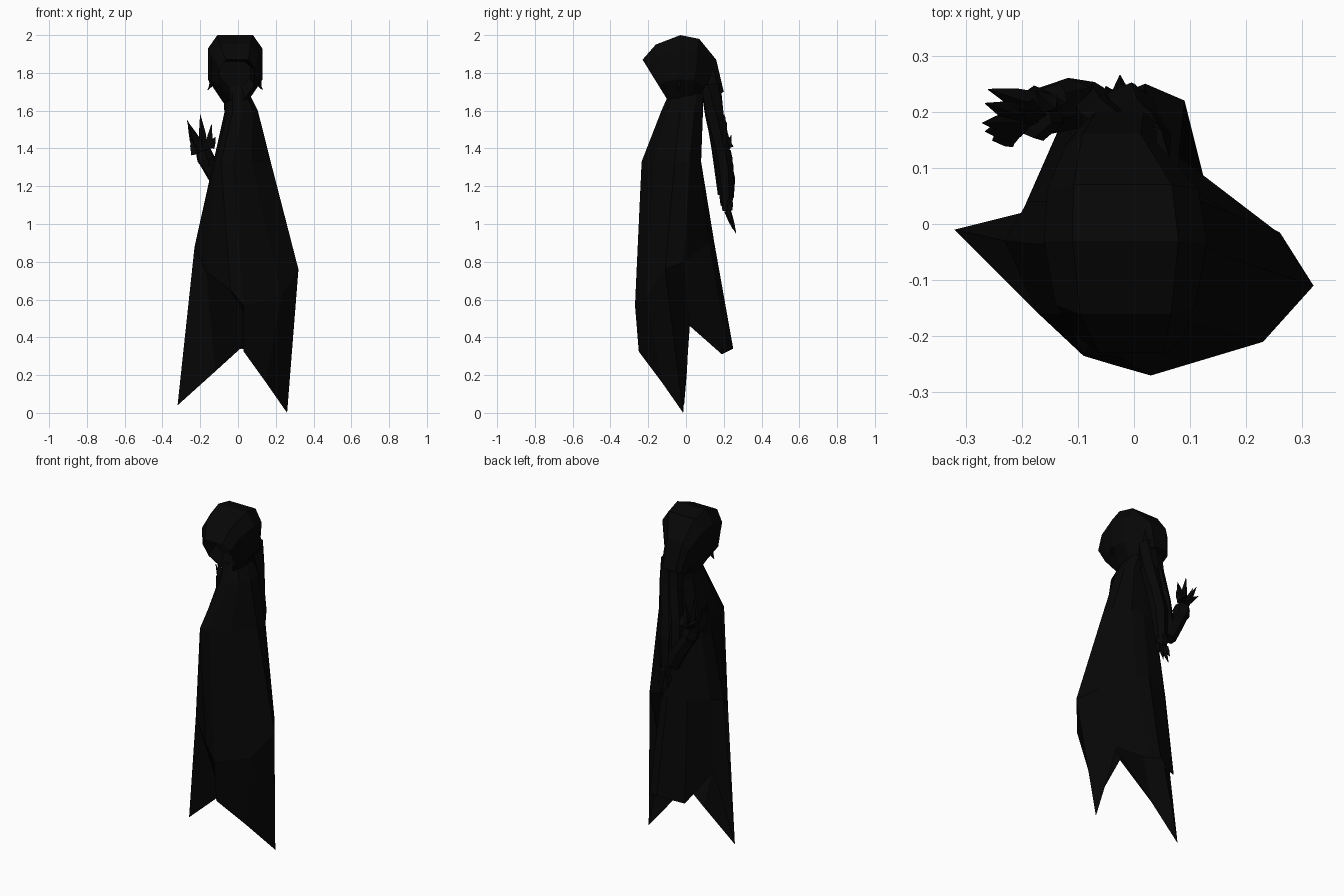
import bpy
import bmesh
import math
from mathutils import Vector

# Remove the default cube only
default_cube = bpy.data.objects.get("Cube")
if default_cube:
    bpy.data.objects.remove(default_cube, do_unlink=True)

# One near-black cloth colour for the whole figure
cloth = bpy.data.materials.new("black_cloth")
cloth.use_nodes = True
colour = (0.002, 0.002, 0.002, 1)
cloth.diffuse_color = colour
shader = next(n for n in cloth.node_tree.nodes if n.type == 'BSDF_PRINCIPLED')
shader.inputs["Base Color"].default_value = colour
shader.inputs["Roughness"].default_value = 0.9


def loft(name, rings, cap_start=False, cap_end=False):
    """Skin a list of equal-length closed rings into one flat-shaded mesh."""
    bm = bmesh.new()
    loops = [[bm.verts.new(p) for p in ring] for ring in rings]
    count = len(loops[0])
    for lower, upper in zip(loops, loops[1:]):
        for i in range(count):
            j = (i + 1) % count
            bm.faces.new((lower[i], lower[j], upper[j], upper[i]))
    if cap_start:
        bm.faces.new(loops[0])
    if cap_end:
        bm.faces.new(loops[-1])
    bmesh.ops.recalc_face_normals(bm, faces=bm.faces)
    mesh = bpy.data.meshes.new(name)
    bm.to_mesh(mesh)
    bm.free()
    mesh.materials.append(cloth)
    obj = bpy.data.objects.new(name, mesh)
    bpy.context.collection.objects.link(obj)
    return obj


def limb(name, path, radii, sides=6):
    """Low-poly tube that follows a path with a radius at each point."""
    path = [Vector(p) for p in path]
    rings = []
    for k, (point, radius) in enumerate(zip(path, radii)):
        along = path[min(k + 1, len(path) - 1)] - path[max(k - 1, 0)]
        turn = along.to_track_quat('Z', 'Y')
        rings.append([
            point + turn @ Vector((math.cos(a) * radius, math.sin(a) * radius, 0))
            for a in (math.tau * s / sides for s in range(sides))])
    return loft(name, rings, True, True)


def hand(name, wrist, knuckles, spread, girth, tips):
    """Broad palm with long pointed fingers rooted along the knuckle line."""
    wrist, knuckles, spread = Vector(wrist), Vector(knuckles), Vector(spread)
    limb(name + "_palm", [wrist, (wrist + knuckles) / 2, knuckles],
         [girth * 0.7, girth, girth * 0.85])
    for n, tip in enumerate(tips):
        tip = Vector(tip)
        root = knuckles + spread * (n / (len(tips) - 1) - 0.5)
        limb(f"{name}_finger_{n}", [root, (root + tip) / 2, tip],
             [girth * 0.5, girth * 0.35, 0.001], 4)


# Robe: front sheet sweeps across to the far notch, long side points, split back tail
hem = [(.1, .015, .42), (.03, -.25, .325), (.145, -.13, .165), (.26, -.015, 0),
       (.14, .02, .46), (.09, .22, .325), (.02, .25, .34), (-.125, .19, .31),
       (-.2, .02, .46), (-.32, -.01, .04), (-.12, .005, .22)]
skirt = [(-.04, -.25, .65), (.03, -.27, .57), (.23, -.21, .62), (.32, -.11, .76),
         (.25, -.01, .8), (.08, .12, .9), (.02, .15, .9), (-.1, .13, .9),
         (-.19, .04, .9), (-.23, -.03, .88), (-.17, -.16, .75)]
chest = [(-.09, -.235, 1.33), (-.03, -.235, 1.33), (.07, -.17, 1.33), (.173, -.06, 1.33),
         (.17, .02, 1.33), (.08, .075, 1.33), (0, .08, 1.33), (-.07, .075, 1.33),
         (-.12, .04, 1.33), (-.13, -.04, 1.33), (-.12, -.16, 1.33)]
outline = [(-.5, -1), (.1, -1), (.7, -.75), (1, -.1), (1, .6),
           (.6, 1), (0, 1), (-.6, 1), (-1, .5), (-1, -.2), (-.8, -.7)]


def robe_ring(z, right, left, front, back):
    cx, hx = (left + right) / 2, (left - right) / 2
    cy, hy = (front + back) / 2, (back - front) / 2
    return [(cx + u * hx, cy + v * hy, z) for u, v in outline]


loft("robe", [hem, skirt, chest,
              robe_ring(1.6, -.07, .105, -.13, .09),
              robe_ring(1.69, -.06, .06, -.09, .09)], cap_end=True)

# Hood: tilted rings from the hollow face, over the rim, to the nape
half = [(.65, 1), (1, .8), (1, .35), (.42, 0)]
hood_outline = half + [(-u, t) for u, t in reversed(half)]


def hood_ring(cx, hx, y_top, z_top, y_low, z_low):
    return [(cx + u * hx, y_low + (y_top - y_low) * t, z_low + (z_top - z_low) * t)
            for u, t in hood_outline]


loft("hood", [hood_ring(-.015, .08, -.08, 1.86, -.07, 1.73),
              hood_ring(-.005, .09, -.23, 1.87, -.1, 1.66),
              hood_ring(-.015, .125, -.16, 1.95, -.08, 1.65),
              hood_ring(-.015, .145, -.03, 2.0, -.04, 1.64),
              hood_ring(-.02, .135, .07, 1.98, .03, 1.64),
              hood_ring(-.04, .08, .16, 1.87, .08, 1.65),
              hood_ring(-.025, .065, .2, 1.7, .1, 1.64)], True, True)

# Loose strands curling out at the jaw of the hood
for side, name in ((-1, "right_strand"), (1, "left_strand")):
    limb(name, [(side * .13 - .015, -.03, 1.8), (side * .13 - .015, -.04, 1.73),
                (side * .145 - .015, -.04, 1.71)], [.012, .01, .002], 4)

# Arm hanging behind the back
limb("left_arm", [(.01, .13, 1.74), (.015, .15, 1.58), (0, .18, 1.42),
                  (-.01, .205, 1.3), (-.015, .215, 1.1)],
     [.055, .052, .045, .048, .032])
hand("left_hand", (-.015, .215, 1.15), (-.015, .22, 1.07), (.05, 0, 0), .036,
     [(-.05, .245, 1.01), (-.025, .265, .95), (0, .25, .97), (.02, .24, 1.01)])

# Arm bent at the elbow with the hand raised to the side
limb("right_arm", [(-.03, .12, 1.74), (-.03, .15, 1.58), (-.055, .18, 1.4),
                   (-.075, .21, 1.16)], [.05, .045, .045, .042])
limb("right_forearm", [(-.07, .215, 1.14), (-.11, .215, 1.24), (-.165, .2, 1.33)],
     [.038, .046, .042])
hand("right_hand", (-.155, .2, 1.3), (-.185, .195, 1.39), (.08, .07, .04), .05,
     [(-.25, .15, 1.46), (-.265, .165, 1.52), (-.27, .18, 1.55), (-.265, .215, 1.54),
      (-.2, .205, 1.58), (-.26, .24, 1.47), (-.14, .205, 1.53), (-.12, .215, 1.46)])
